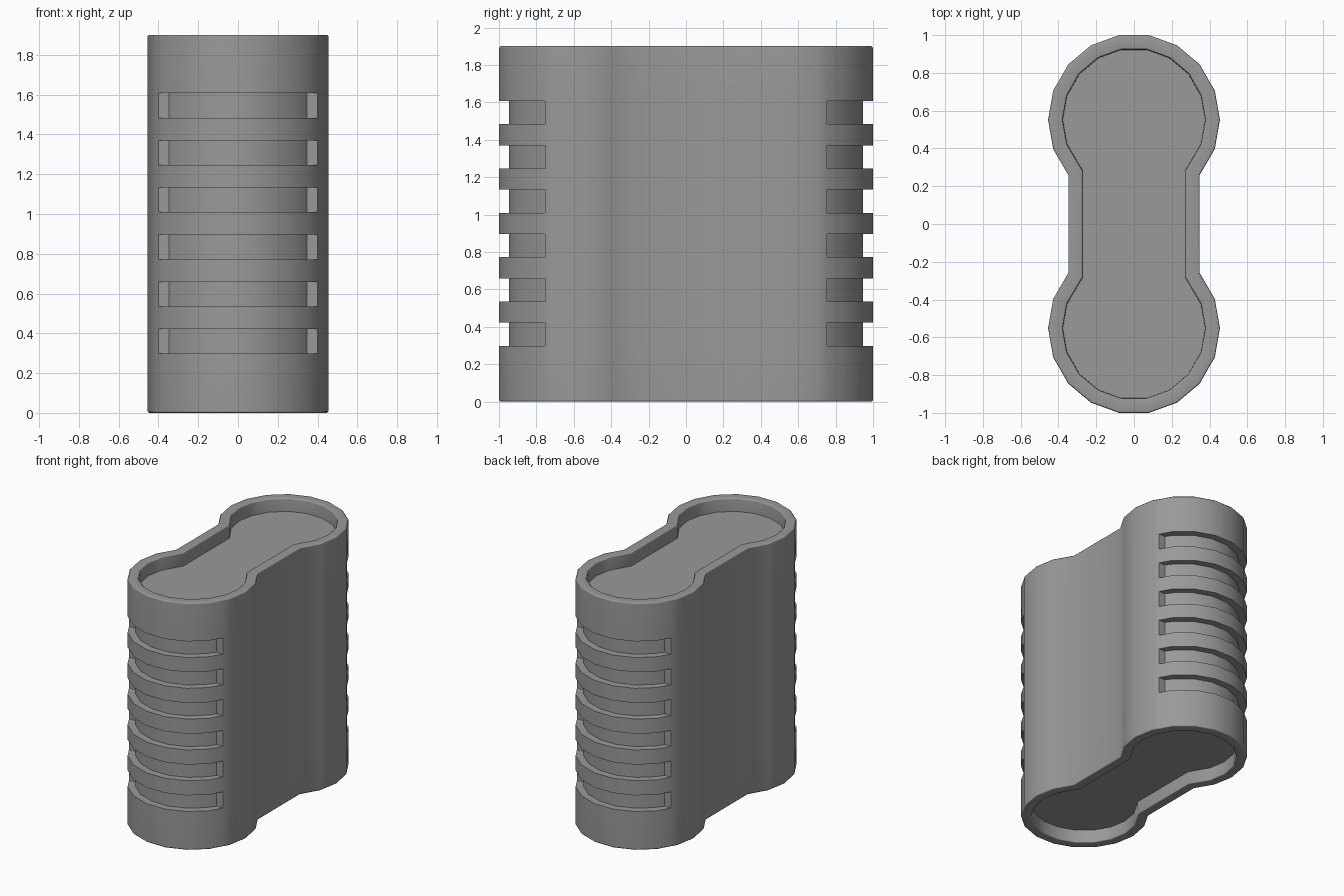
import bpy, bmesh
from math import cos, sin, radians

if "Cube" in bpy.data.objects:
    bpy.data.objects.remove(bpy.data.objects["Cube"])

CY, R, H = 0.552, 0.455, 1.9
SLOT_Y, SLOT_DEPTH = 0.755, 0.055
ANGLES = [-40, -20, 0, 20, 'end', 40, 60, 80, 100, 120, 140, 'end', 160, 180, 200, 220]


def ring(d, z, slot=False):
    """Dog-bone outline inset by d; with slot=True the end points keep their y."""
    r, half = R - d, []
    for i, a in enumerate(ANGLES):
        if a == 'end':
            sx = 1 if i < 8 else -1
            if slot:
                x, y = sx * 0.346, SLOT_Y
            else:
                x, y = sx * 0.399 * r / R, CY + (SLOT_Y - CY) * r / R
        elif a in (-40, 220):
            x = (0.348 - d) * (1 if a < 0 else -1)
            y = 0.2595 + 0.27 * d
        else:
            x, y = r * cos(radians(a)), CY + r * sin(radians(a))
        half.append((x, y, z))
    return half + [(-x, -y, z) for x, y, _ in half]


bm = bmesh.new()


def face(*pts):
    bm.faces.new([bm.verts.new(p) for p in pts])


def in_slot(i):
    return 4 <= i % len(ANGLES) < 11


def band(a, b, only=None):
    n = len(a)
    for i in range(n):
        if only is None or in_slot(i) == only:
            j = (i + 1) % n
            face(a[i], a[j], b[j], b[i])


# Recessed floors with chamfered rims at both ends
rim = [(0.079, 0.1), (0.077, 0.008), (0.069, 0), (0.008, 0), (0, 0.008)]
for flip in (False, True):
    rings = [ring(d, H - z if flip else z) for d, z in rim]
    face(*rings[0])
    for a, b in zip(rings, rings[1:]):
        band(a, b)

# Outer wall with six grip slots on each rounded end
z_prev = 0.008
for k in range(6):
    z0 = 0.298 + 0.237 * k
    z1 = z0 + 0.124
    lo, hi = ring(0, z0), ring(0, z1)
    lo_in, hi_in = ring(SLOT_DEPTH, z0, True), ring(SLOT_DEPTH, z1, True)
    band(ring(0, z_prev), lo)
    band(lo, hi, only=False)
    band(lo_in, hi_in, only=True)
    band(lo, lo_in, only=True)
    band(hi, hi_in, only=True)
    for i in (4, 11, 20, 27):
        face(lo[i], hi[i], hi_in[i], lo_in[i])
    z_prev = z1
band(ring(0, z_prev), ring(0, H - 0.008))

bmesh.ops.remove_doubles(bm, verts=bm.verts[:], dist=0.0005)
bmesh.ops.recalc_face_normals(bm, faces=bm.faces[:])
mesh = bpy.data.meshes.new("grip_body")
bm.to_mesh(mesh)
bm.free()
body = bpy.data.objects.new("grip_body", mesh)
bpy.context.collection.objects.link(body)

# Dark grey finish, smooth except at the hard slot and recess edges
grey = bpy.data.materials.new("dark_grey")
grey.diffuse_color = (0.32, 0.32, 0.32, 1)
grey.use_nodes = True
grey.node_tree.nodes["Principled BSDF"].inputs["Base Color"].default_value = grey.diffuse_color
mesh.materials.append(grey)
bpy.context.view_layer.objects.active = body
body.select_set(True)
bpy.ops.object.shade_smooth_by_angle(angle=radians(50))
weighted = body.modifiers.new("even_shading", 'WEIGHTED_NORMAL')
weighted.keep_sharp = True
